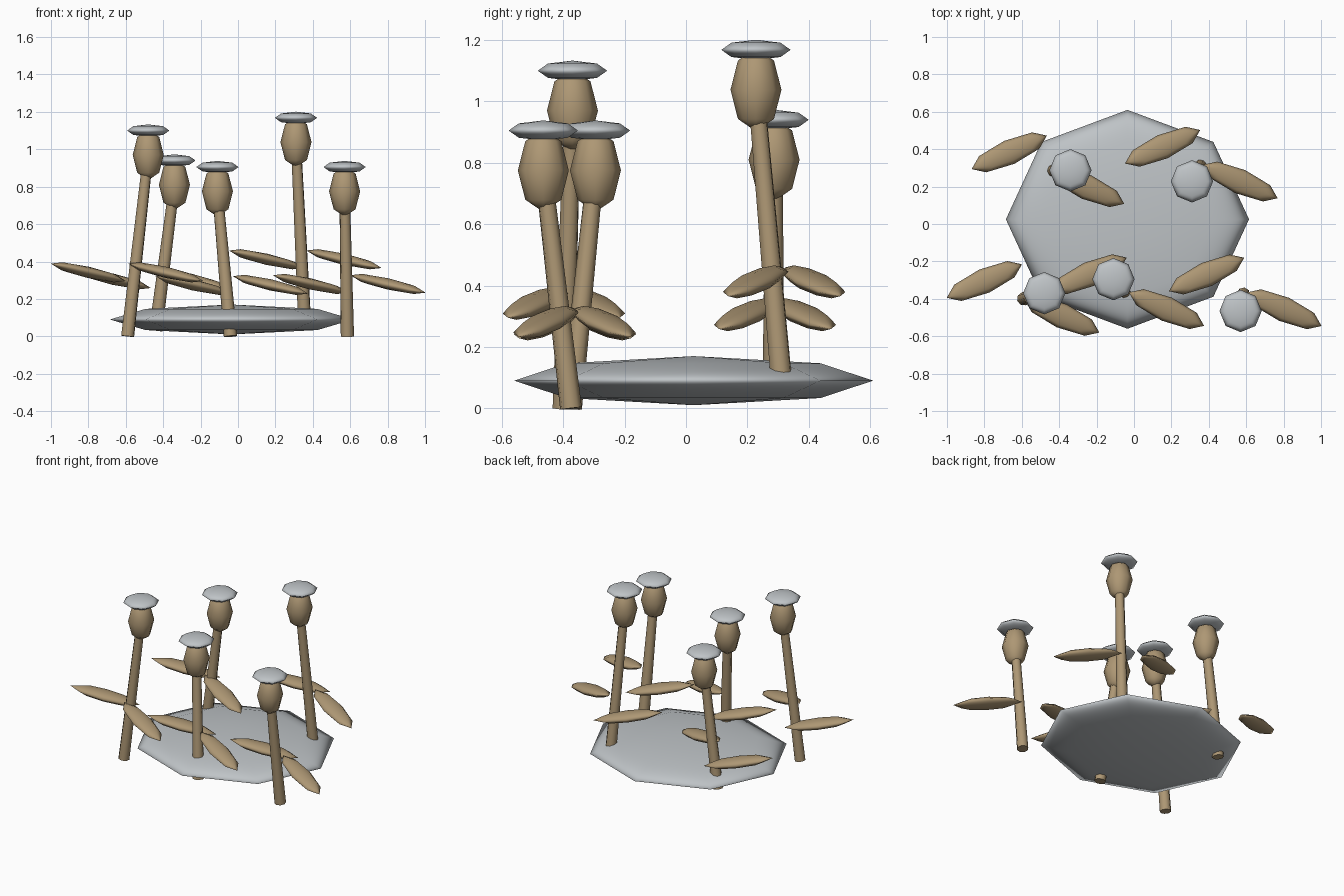
import bpy
import math
from mathutils import Vector

if "Cube" in bpy.data.objects:
    bpy.data.objects.remove(bpy.data.objects["Cube"], do_unlink=True)


def make_material(name, color):
    mat = bpy.data.materials.new(name)
    mat.use_nodes = True
    mat.diffuse_color = (*color, 1)
    mat.node_tree.nodes["Principled BSDF"].inputs["Base Color"].default_value = (*color, 1)
    return mat


GREY = make_material("pale_grey", (0.52, 0.55, 0.57))
TAN = make_material("dry_tan", (0.42, 0.31, 0.175))


def finish(name, mat, angle):
    obj = bpy.context.object
    obj.name = name
    obj.data.materials.append(mat)
    bpy.ops.object.shade_smooth_by_angle(angle=math.radians(angle))
    return obj


def low_sphere(name, center, radii, mat, rotation=(0, 0, 0)):
    """Eight-sided smooth ellipsoid."""
    bpy.ops.mesh.primitive_uv_sphere_add(segments=8, ring_count=4, radius=1,
                                         location=center, rotation=rotation)
    bpy.context.object.scale = radii
    obj = finish(name, mat, 180)
    obj.data.shade_smooth()
    return obj


def stem(name, foot, top):
    """Tapered eight-sided stalk between two points."""
    a, b = Vector(foot), Vector(top)
    axis = b - a
    bpy.ops.mesh.primitive_cone_add(vertices=8, radius1=0.036, radius2=0.028,
                                    depth=axis.length, location=(a + b) / 2)
    bpy.context.object.rotation_euler = axis.to_track_quat('Z', 'Y').to_euler()
    finish(name, TAN, 60)


# Broad flat base
low_sphere("base_disc", (-0.035, 0.025, 0.09), (0.65, 0.585, 0.08), GREY)

# Each plant: stem foot, cap centre, midpoint of its leaf pair
plants = [
    ((-0.59, -0.40, 0.0), (-0.48, -0.37, 1.10), (-0.593, -0.398, 0.342)),
    ((-0.44, 0.285, 0.03), (-0.34, 0.287, 0.94), (-0.46, 0.29, 0.305)),
    ((-0.04, -0.375, 0.0), (-0.11, -0.295, 0.905), (-0.033, -0.362, 0.275)),
    ((0.355, 0.31, 0.1), (0.31, 0.228, 1.168), (0.36, 0.32, 0.412)),
    ((0.585, -0.375, 0.0), (0.57, -0.465, 0.905), (0.595, -0.363, 0.28)),
]
LEAF_YAW, LEAF_PITCH = math.radians(24), math.radians(12)

for i, (foot, cap, leaf_mid) in enumerate(plants, 1):
    bulb = Vector(cap) - Vector((0, 0, 0.13))
    stem(f"stem_{i}", foot, bulb)
    low_sphere(f"seed_head_{i}", bulb, (0.083, 0.083, 0.135), TAN)
    low_sphere(f"cap_{i}", cap, (0.113, 0.113, 0.033), GREY)
    # Leaves mirrored to either side of the stem
    for side, label in ((-1, "right"), (1, "left")):
        center = Vector(leaf_mid) + Vector((-0.207, 0.093, 0)) * side
        low_sphere(f"leaf_{label}_{i}", center, (0.225, 0.067, 0.03), TAN,
                   (0, LEAF_PITCH, LEAF_YAW * side))
